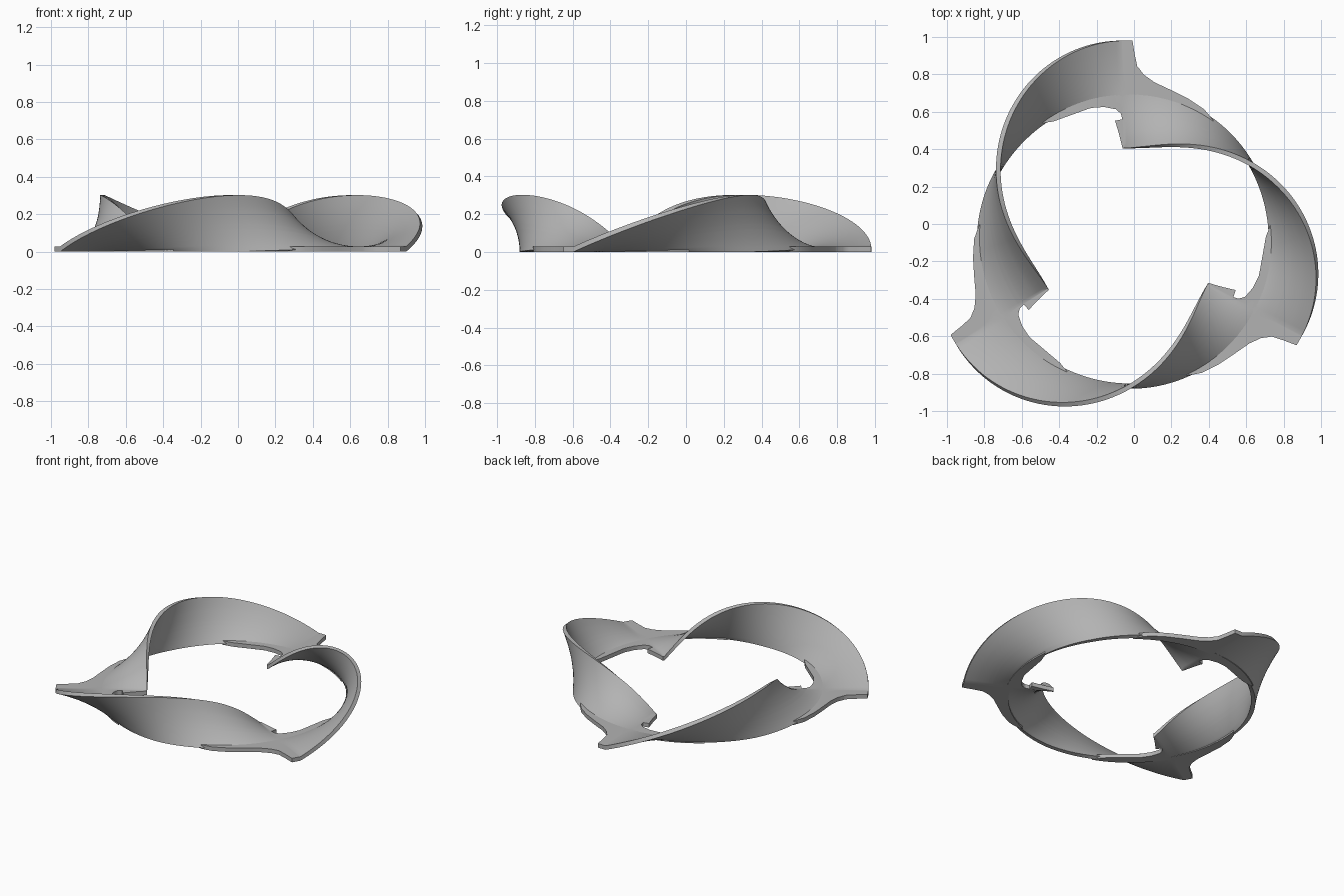
import bpy, bmesh, math

if "Cube" in bpy.data.objects:
    bpy.data.objects.remove(bpy.data.objects["Cube"])

RADIUS, WIDTH, HALF = 0.78, 0.288, 0.014   # pivot ring radius, band width, half thickness
CENTRE = (-0.04, -0.087)
CORE, EXT = 80, 10                         # steps along the twist and along each run-out

# Run-out beyond the 120 degree arc, in degrees, by position across the band
TIP = [(0, 40), (0.12, 32), (0.2, 18), (0.27, 11.5), (0.38, 7.5), (0.53, 5), (0.75, 4), (1, 3.2)]
FLAP = [(0, 36), (0.12, 30), (0.16, 14), (0.2, 8), (0.27, 3), (0.36, 1), (0.46, 0.5), (0.48, 4), (1, 1)]


def lookup(table, s):
    for (a, u), (b, v) in zip(table, table[1:]):
        if s <= b:
            return u + (v - u) * max(0, s - a) / (b - a)
    return table[-1][1]


def point(t, s, side):
    """Point on the band: t = degrees along the arc, s = position across it."""
    phi = math.radians(max(-90, min(90, 1.5 * t)))
    d = s * WIDTH - (HALF if s == 0 else 0)
    r = RADIUS - d * math.sin(phi) + side * HALF * math.cos(phi)
    z = HALF + d * math.cos(phi) + side * HALF * math.sin(phi)
    a = math.radians(t)
    return (r * math.cos(a), r * math.sin(a), max(0, z))


def band_mesh():
    rows = sorted({p[0] for p in TIP + FLAP} | {0.04, 0.08, 0.6, 0.7, 0.8, 0.9})
    bm = bmesh.new()
    grids = []
    for side in (1, -1):
        grid = []
        for s in rows:
            lo, hi = lookup(TIP, s), lookup(FLAP, s)
            ts = [-60 - lo * (1 - k / EXT) for k in range(EXT)]
            ts += [-60 + 120 * k / CORE for k in range(CORE + 1)]
            ts += [60 + hi * (k + 1) / EXT for k in range(EXT)]
            grid.append([bm.verts.new(point(t, s, side)) for t in ts])
        grids.append(grid)
    outer, inner = grids
    m, n = len(rows), len(outer[0])
    # Both broad faces
    for j in range(m - 1):
        for i in range(n - 1):
            for g in grids:
                bm.faces.new((g[j][i], g[j][i + 1], g[j + 1][i + 1], g[j + 1][i]))
    # Long rims and end caps
    for j in (0, m - 1):
        for i in range(n - 1):
            bm.faces.new((outer[j][i], outer[j][i + 1], inner[j][i + 1], inner[j][i]))
    for i in (0, n - 1):
        for j in range(m - 1):
            bm.faces.new((outer[j][i], outer[j + 1][i], inner[j + 1][i], inner[j][i]))
    bmesh.ops.recalc_face_normals(bm, faces=bm.faces)
    me = bpy.data.meshes.new("twisted_band")
    bm.to_mesh(me)
    bm.free()
    return me


grey = bpy.data.materials.new("grey")
grey.diffuse_color = (0.45, 0.45, 0.45, 1)
grey.use_nodes = True
grey.node_tree.nodes["Principled BSDF"].inputs["Base Color"].default_value = grey.diffuse_color
mesh = band_mesh()
mesh.materials.append(grey)

# Three identical twisted bands around the ring
for k in range(3):
    band = bpy.data.objects.new(f"twisted_band_{k + 1}", mesh)
    band.location = (*CENTRE, 0)
    band.rotation_euler.z = math.radians(31.5 + 120 * k)
    bpy.context.collection.objects.link(band)
    band.select_set(True)
    bpy.context.view_layer.objects.active = band
bpy.ops.object.shade_smooth_by_angle(angle=math.radians(35))
